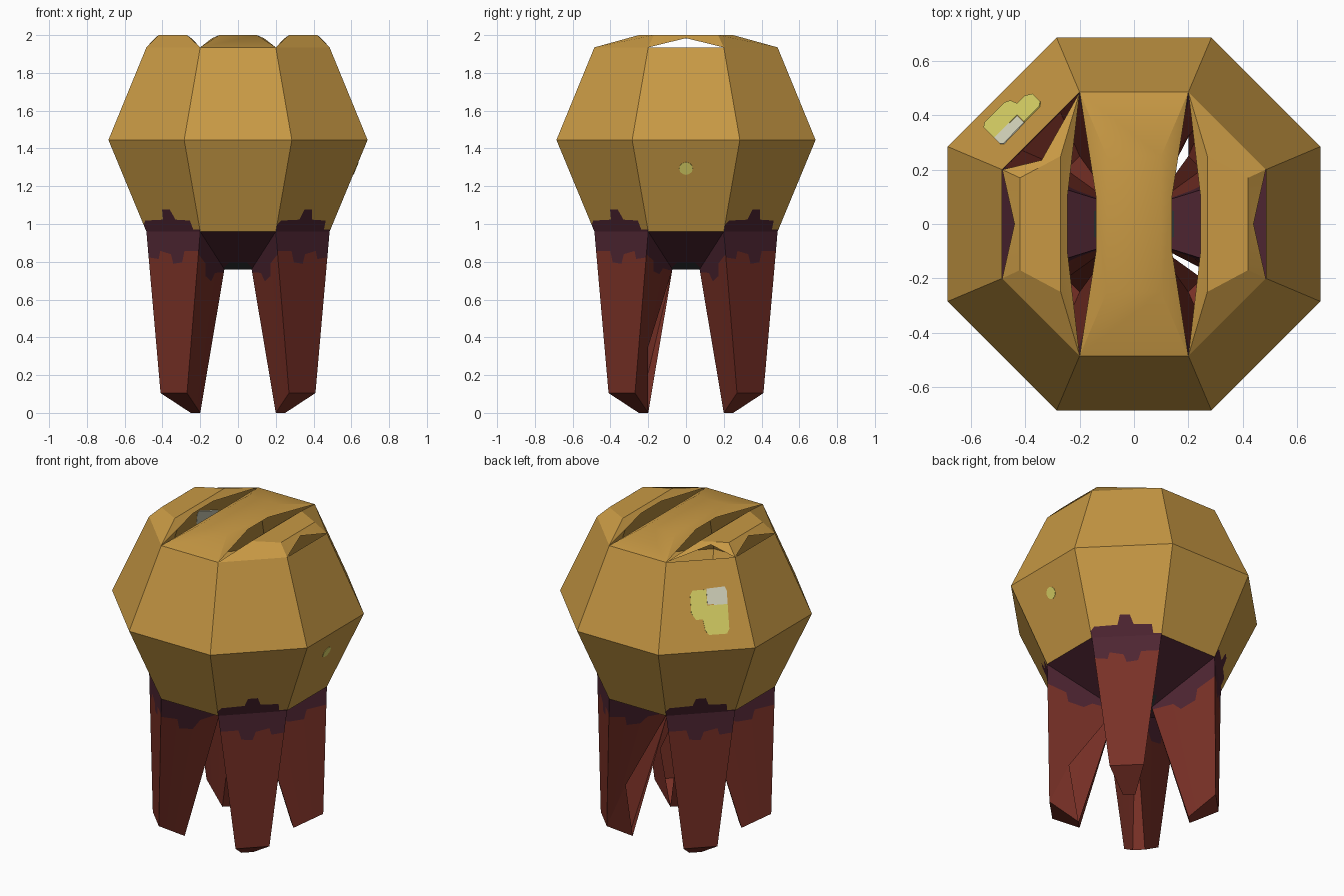
import bpy, bmesh, math
from mathutils import Vector as V

if "Cube" in bpy.data.objects:
    bpy.data.objects.remove(bpy.data.objects["Cube"])


def srgb(*c):
    return tuple(((v / 255 + 0.055) / 1.055) ** 2.4 for v in c) + (1,)


MATS = []
for name, col in [("gold", (200, 153, 68)), ("red_brown", (120, 48, 38)),
                  ("dark_plum", (78, 37, 50)), ("pale_yellow", (222, 214, 104)),
                  ("off_white", (220, 220, 195)), ("charcoal", (48, 52, 54))]:
    m = bpy.data.materials.new(name)
    m.diffuse_color = srgb(*col)
    m.use_nodes = True
    m.node_tree.nodes["Principled BSDF"].inputs["Base Color"].default_value = m.diffuse_color
    MATS.append(m)
GOLD, RED, PLUM, YELLOW, WHITE, GREY = range(6)


class Part:
    """Collects coloured faces and turns them into one named object."""
    def __init__(self, name):
        self.name, self.bm = name, bmesh.new()

    def face(self, pts, mat):
        f = self.bm.faces.new([self.bm.verts.new(p) for p in pts])
        f.material_index = mat

    def split(self, a, b, c, d, line, top, low):
        """Patch with top edge a-b and bottom edge c-d, two colours parted by a stepped line."""
        a, b, c, d = map(V, (a, b, c, d))
        at = lambda u, f: a.lerp(b, u).lerp(c.lerp(d, u), f)
        for (u0, f0), (u1, f1) in zip(line, line[1:]):
            self.face([at(u0, 0), at(u1, 0), at(u1, f1), at(u0, f0)], top)
            self.face([at(u0, f0), at(u1, f1), at(u1, 1), at(u0, 1)], low)

    def done(self, smooth=False):
        bmesh.ops.remove_doubles(self.bm, verts=self.bm.verts, dist=1e-4)
        bmesh.ops.recalc_face_normals(self.bm, faces=self.bm.faces)
        me = bpy.data.meshes.new(self.name)
        self.bm.to_mesh(me)
        self.bm.free()
        for m in MATS:
            me.materials.append(m)
        ob = bpy.data.objects.new(self.name, me)
        bpy.context.collection.objects.link(ob)
        if smooth:
            bpy.ops.object.select_all(action='DESELECT')
            ob.select_set(True)
            bpy.context.view_layer.objects.active = ob
            bpy.ops.object.shade_smooth_by_angle(angle=math.radians(25))
        return ob


def ring(w, h, z):
    p = [(w, -h), (w, h), (h, w), (-h, w), (-w, h), (-w, -h), (-h, -w), (h, -w)]
    return [V((x, y, z)) for x, y in p]


# Eight-sided shell, with plum stains creeping up the corners from the rim
RIM, MID, TOP = ring(.485, .2, .96), ring(.686, .285, 1.445), ring(.485, .2, 1.935)
STAIN = [(0, .93), (.06, .88), (.38, .87), (.42, .76), (.55, .76), (.6, .87),
         (.85, .88), (.88, .98), (1, .98)]
shell = Part("shell")
for i in range(8):
    j = (i + 1) % 8
    shell.face([MID[i], MID[j], TOP[j], TOP[i]], GOLD)
    if i % 2:
        shell.split(MID[i], MID[j], RIM[i], RIM[j], STAIN, GOLD, PLUM)
    else:
        shell.face([RIM[i], RIM[j], MID[j], MID[i]], GOLD)
shell.done()

# Legs: four mirrored prongs, two of them with a broken inner wall
OUTER = [(0, .16), (.2, .17), (.24, .12), (.45, .14), (.5, .2), (.68, .19), (.72, .12), (1, .12)]
INNER = [(0, .14), (.3, .13), (.35, .2), (.6, .18), (.7, .1), (1, .02)]
BROKEN = {(1, 1): 1, (1, -1): 0}
for sx in (1, -1):
    for sy in (1, -1):
        leg = Part("leg_%s_%s" % ("back" if sy > 0 else "front", "right" if sx > 0 else "left"))
        P = lambda x, y, z: V((sx * x, sy * y, z))
        apex = P(.072, .072, .76)
        W = [P(.485, .2, .96), P(.2, .485, .96)]
        O = [P(.41, .27, .105), P(.27, .41, .105)]
        T = [P(.25, .2, 0), P(.2, .25, 0)]
        M = [P(.32, .2, .35), P(.2, .32, .35)]
        leg.split(W[0], W[1], O[0], O[1], OUTER, PLUM, RED)
        for k in (0, 1):
            if BROKEN.get((sx, sy)) == k:
                leg.split(W[k], apex, O[k], M[k], INNER, PLUM, RED)
                leg.face([O[k], M[k], T[k]], RED)
            else:
                leg.split(W[k], apex, O[k], T[k], INNER, PLUM, RED)
        leg.face([O[0], O[1], T[1], T[0]], RED)
        leg.face([apex, T[0], T[1]], RED)
        leg.done()

# Underside: four sloping webs between the legs and a small dark centre
under = Part("underside")
core = [V((x, y, .76)) for x, y in ((.072, -.072), (.072, .072), (-.072, .072), (-.072, -.072))]
for k in range(4):
    under.split(RIM[2 * k], RIM[2 * k + 1], core[k], core[(k + 1) % 4],
                [(0, .97), (.25, .82), (.75, .82), (1, .97)], PLUM, GREY)
under.face(core, GREY)
under.done()

# Middle ridge of the crown
mid = Part("crown_middle_ridge")
mid.face([(-.1, -.25, 2), (.1, -.25, 2), (.1, .25, 2), (-.1, .25, 2)], GOLD)
for s in (1, -1):
    mid.face([(-.2, s * .485, 1.935), (.2, s * .485, 1.935), (.1, s * .25, 2), (-.1, s * .25, 2)], GOLD)
    mid.face([(s * .1, -.25, 2), (s * .1, .25, 2), (s * .14, .1, 1.982), (s * .14, -.1, 1.982)], GOLD)
    for t in (1, -1):
        mid.face([(s * .2, t * .485, 1.935), (s * .1, t * .25, 2), (s * .14, t * .1, 1.982)], GOLD)
mid.done(True)

# Side ridges of the crown, with open slits and one torn corner
for s in (1, -1):
    side = Part("crown_%s_ridge" % ("right" if s > 0 else "left"))
    P = lambda x, y, z: (s * x, y, z)
    C = P(.44, 0, 1.984)
    side.face([P(.27, -.25, 2), P(.42, -.17, 2), P(.42, .17, 2), P(.27, .25, 2)], GOLD)
    side.face([P(.27, -.25, 2), P(.27, .25, 2), P(.245, .1, 1.982), P(.245, -.1, 1.982)], GOLD)
    side.face([C, P(.42, -.17, 2), P(.42, .17, 2)], GOLD)
    for t in (1, -1):
        A, B = P(.2, t * .485, 1.935), P(.485, t * .2, 1.935)
        G, H = P(.27, t * .25, 2), P(.42, t * .17, 2)
        side.face([A, G, P(.245, t * .1, 1.982)], GOLD)
        side.face([B, H, C], GOLD)
        if (s, t) == (-1, 1):
            tear = P(.34, .235, 1.99)
            side.face([A, tear, G], GOLD)
            side.face([G, tear, H], GOLD)
            side.face([B, H, tear], GOLD)
        else:
            side.face([A, B, H, G], GOLD)
    side.done(True)


def plate(name, pts, normal, mat, thick=.008):
    """Thin plate straddling the shell so that it shows inside and out."""
    p = Part(name)
    n = V(normal).normalized() * thick / 2
    up, lo = [v + n for v in pts], [v - n for v in pts]
    p.face(up, mat)
    p.face(lo[::-1], mat)
    for i in range(len(pts)):
        j = (i + 1) % len(pts)
        p.face([lo[i], lo[j], up[j], up[i]], mat)
    p.done()


# Pale glint on the back left upper panel
def panel(u, n):
    r = math.sqrt(.5)
    return V(((u - n) * r, (u + n) * r, 1.445 + (.686 - n) / .202 * .49))


SLOPE = (-.49 * math.sqrt(.5), .49 * math.sqrt(.5), .202)
plate("glint_yellow", [panel(*q) for q in
      [(.075, .56), (.075, .6), (.05, .615), (.01, .615), (0, .64), (-.02, .65), (-.125, .65),
       (-.14, .64), (-.14, .585), (-.02, .585), (-.02, .55), (.06, .55)]], SLOPE, YELLOW)
plate("glint_white", [panel(*q) for q in
      [(-.022, .548), (-.022, .583), (-.06, .583), (-.065, .595), (-.13, .595),
       (-.14, .585), (-.14, .555), (-.13, .546)]], SLOPE, WHITE)

# Small pale dot on the right lower panel
down = V((-.2, 0, -.485)).normalized()
dot = [V((.622, 0, 1.295)) + V((0, 1, 0)) * .036 * math.cos(a) + down * .036 * math.sin(a)
       for a in (math.tau * i / 12 for i in range(12))]
plate("dot", dot, (.485, 0, -.2), YELLOW)
